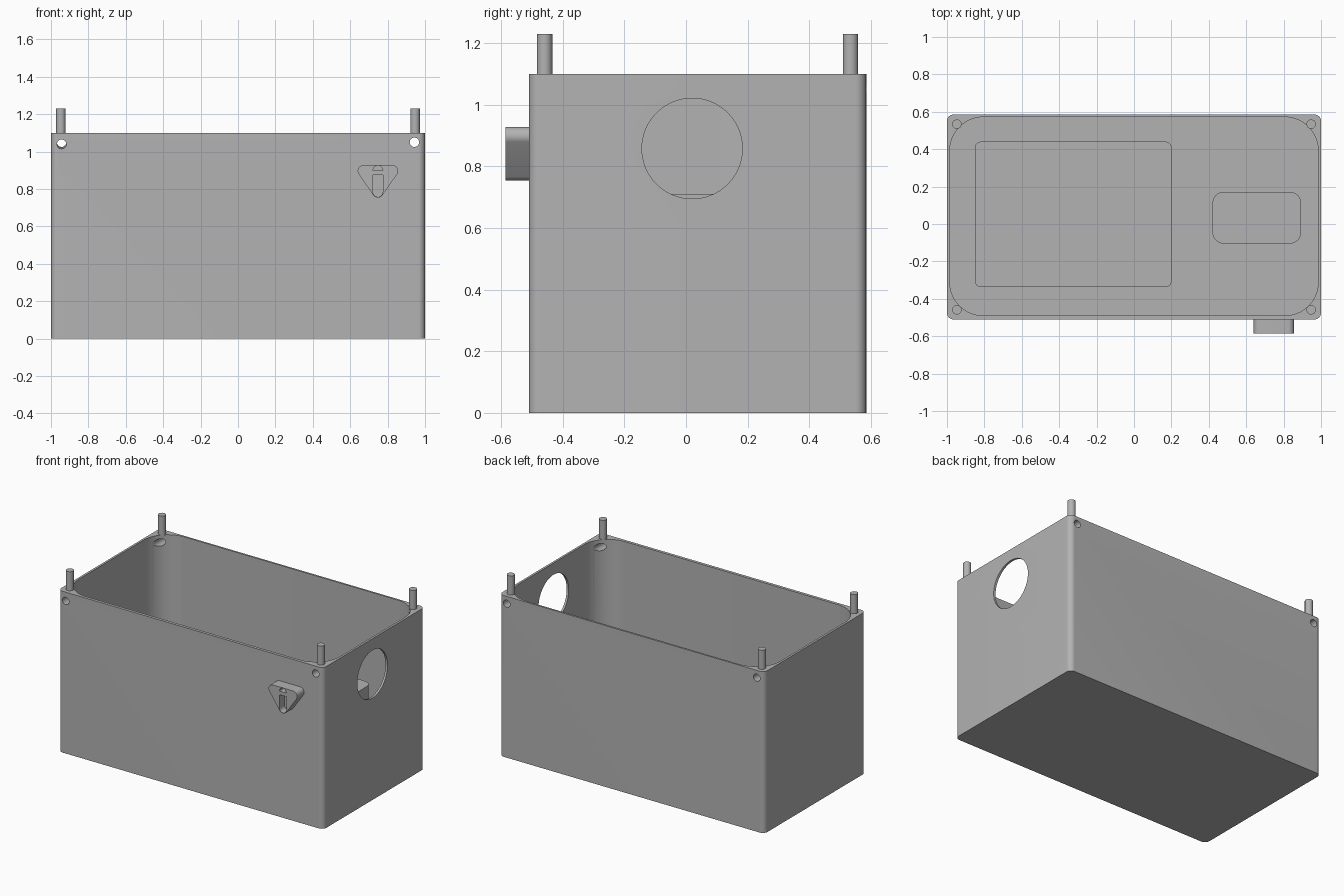
import bpy, bmesh, math
from mathutils import Vector

cube = bpy.data.objects.get("Cube")
if cube:
    bpy.data.objects.remove(cube, do_unlink=True)

grey = bpy.data.materials.new("mid_grey")
grey.use_nodes = True
COLOUR = (0.45, 0.45, 0.45, 1)
grey.diffuse_color = COLOUR
grey.node_tree.nodes["Principled BSDF"].inputs["Base Color"].default_value = COLOUR

# Axis maps: outline (u, v) and extrusion depth w to x, y, z
AXES = {
    "z": lambda u, v, w: Vector((u, v, w)),
    "y": lambda u, v, w: Vector((u, w, v)),
    "x": lambda u, v, w: Vector((w, u, v)),
}


def arc(cx, cy, r, start, end, steps):
    return [(cx + r * math.cos(math.radians(start + (end - start) * i / steps)),
             cy + r * math.sin(math.radians(start + (end - start) * i / steps)))
            for i in range(steps + 1)]


def circle(cx, cy, r, steps=48):
    return arc(cx, cy, r, 0, 360, steps)[:-1]


def rounded_rect(x0, x1, y0, y1, r, steps=12):
    corners = [(x1 - r, y1 - r), (x0 + r, y1 - r), (x0 + r, y0 + r), (x1 - r, y0 + r)]
    return [p for i, c in enumerate(corners)
            for p in arc(*c, r, 90 * i, 90 * i + 90, steps)]


def prism(name, outline, low, high, axis="z"):
    bm = bmesh.new()
    put = AXES[axis]
    bottom = [bm.verts.new(put(u, v, low)) for u, v in outline]
    top = [bm.verts.new(put(u, v, high)) for u, v in outline]
    bm.faces.new(bottom[::-1])
    bm.faces.new(top)
    n = len(outline)
    for i in range(n):
        j = (i + 1) % n
        bm.faces.new((bottom[i], bottom[j], top[j], top[i]))
    bmesh.ops.recalc_face_normals(bm, faces=bm.faces)
    mesh = bpy.data.meshes.new(name)
    bm.to_mesh(mesh)
    bm.free()
    mesh.materials.append(grey)
    obj = bpy.data.objects.new(name, mesh)
    bpy.context.collection.objects.link(obj)
    return obj


def activate(obj):
    bpy.ops.object.select_all(action="DESELECT")
    obj.select_set(True)
    bpy.context.view_layer.objects.active = obj


def cut(obj, cutter):
    cutter.hide_render = True
    mod = obj.modifiers.new("cut", "BOOLEAN")
    mod.operation = "DIFFERENCE"
    mod.solver = "EXACT"
    mod.object = cutter
    activate(obj)
    bpy.ops.object.modifier_apply(modifier=mod.name)
    bpy.data.objects.remove(cutter, do_unlink=True)


def smooth(obj):
    activate(obj)
    bpy.ops.object.shade_smooth_by_angle(angle=math.radians(30))


FRONT, BACK, TOP = -0.51, 0.585, 1.1

# Open box with a large-radius cavity
box = prism("box_shell", rounded_rect(-1, 1, FRONT, BACK, 0.035), 0, TOP)
cut(box, prism("cavity_cutter",
               rounded_rect(-0.985, 0.985, -0.49, 0.572, 0.18, 24), 0.015, 1.3))

# Round port in the left wall
cut(box, prism("port_cutter", circle(0.02, 0.858, 0.163, 64), 0.9, 1.1, "x"))

# Small holes through the four corners
for side in (-1, 1):
    front_z = 1.04 if side < 0 else 1.05
    cut(box, prism("hole_cutter", circle(side * 0.943, front_z, 0.025, 24),
                   FRONT - 0.1, FRONT + 0.2, "y"))
    cut(box, prism("hole_cutter", circle(side * 0.943, 1.05, 0.025, 24),
                   BACK - 0.2, BACK + 0.1, "y"))
smooth(box)

# Corner pins
for side, x in (("right", -0.947), ("left", 0.947)):
    for end, y in (("front", -0.459), ("back", 0.534)):
        smooth(prism(f"{end}_{side}_pin", circle(x, y, 0.025, 32), TOP - 0.01, 1.23))

# Blocks standing on the floor inside
smooth(prism("large_block", rounded_rect(-0.85, 0.2, -0.337, 0.44, 0.03), 0.01, 0.35))
smooth(prism("small_block", rounded_rect(0.42, 0.893, -0.105, 0.172, 0.06), 0.01, 0.71))

# Rounded triangular bracket on the front wall
X = 0.748
outline = (arc(X + 0.077, 0.897, 0.031, -36, 90, 12)
           + arc(X - 0.077, 0.897, 0.031, 90, 216, 12)
           + arc(X, 0.784, 0.03, 216, 324, 12))
bracket = prism("wall_bracket", outline, -0.585, FRONT + 0.01, "y")

# Key slot and small notch in the bracket face
slot = arc(X, 0.784, 0.026, 180, 360, 12) + [(X + 0.026, 0.875), (X - 0.026, 0.875)]
cut(bracket, prism("slot_cutter", slot, -0.7, -0.53, "y"))
notch = arc(X, 0.9, 0.026, 0, 180, 12)
cut(bracket, prism("notch_cutter", notch, -0.7, -0.53, "y"))
smooth(bracket)
bpy.ops.object.select_all(action="DESELECT")
